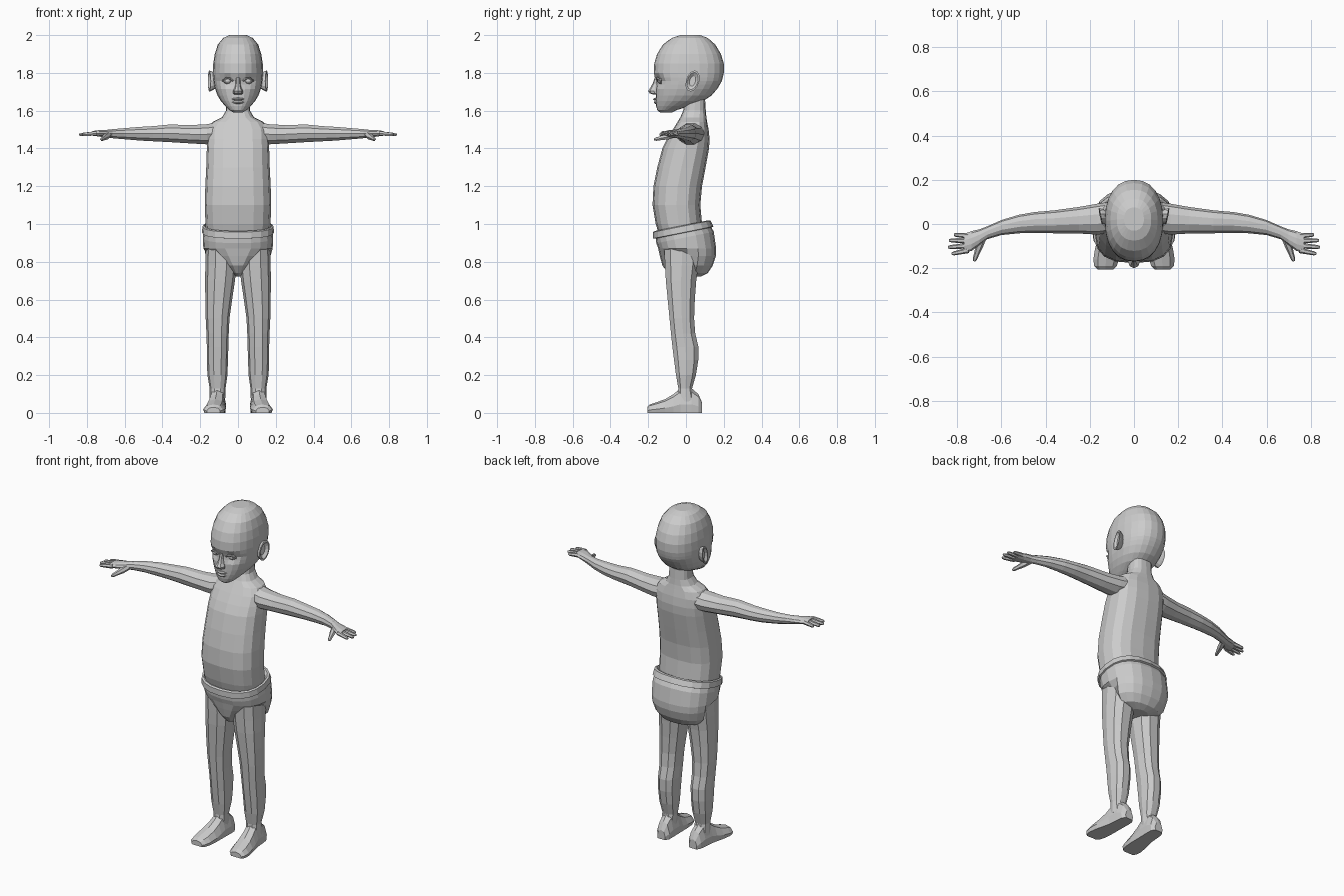
import bpy, bmesh, math
from mathutils import Vector


def loft(name, rings, mirror=False, edit=None):
    """Skin a closed body through a list of equal-length point rings."""
    bm = bmesh.new()
    vs = [[bm.verts.new(p) for p in r] for r in rings]
    n = len(vs[0])
    for a, b in zip(vs, vs[1:]):
        for i in range(n):
            j = (i + 1) % n
            bm.faces.new((a[i], a[j], b[j], b[i]))
    bm.faces.new(vs[0])
    bm.faces.new(vs[-1])
    if edit:
        for v in bm.verts:
            edit(v.co)
    bmesh.ops.recalc_face_normals(bm, faces=bm.faces)
    me = bpy.data.meshes.new(name)
    bm.to_mesh(me)
    bm.free()
    ob = bpy.data.objects.new(name, me)
    bpy.context.collection.objects.link(ob)
    if mirror:
        ob.modifiers.new("mirror", 'MIRROR').use_mirror_merge = False
    return ob


def ring(c, u, v, n=12, p=2.0):
    """Superellipse round c with half axes u and v."""
    c, u, v, pts = Vector(c), Vector(u), Vector(v), []
    for i in range(n):
        t = 2 * math.pi * i / n
        a, b = math.cos(t), math.sin(t)
        pts.append(c + u * math.copysign(abs(a) ** (2 / p), a)
                   + v * math.copysign(abs(b) ** (2 / p), b))
    return pts


def level(z, w, yf, yb, n=16, p=2.4, x=0, slope=0):
    """Horizontal ring given by half width and front/back limits."""
    r = ring((x, (yf + yb) / 2, z), (w, 0, 0), (0, (yb - yf) / 2, 0), n, p)
    for q in r:
        q.z += slope * q.y
    return r


def tube(name, path, n=6):
    """Tapered limb along (point, radius) pairs, mirrored to both sides."""
    pts = [Vector(p) for p, _ in path]
    rings = []
    for i, (p, r) in enumerate(path):
        d = (pts[min(i + 1, len(pts) - 1)] - pts[max(i - 1, 0)]).normalized()
        u = d.cross(Vector((0, 0, 1))).normalized()
        rings.append(ring(p, u * r, u.cross(d) * r, n))
    return loft(name, rings, True)


# torso and neck
loft("torso", [level(*r, p=2.6) for r in (
    (.90, .165, -.13, .12), (1.0, .172, -.16, .085), (1.1, .176, -.177, .076),
    (1.2, .173, -.172, .085), (1.3, .168, -.152, .104), (1.4, .165, -.125, .122),
    (1.45, .163, -.10, .125), (1.5, .16, -.07, .12), (1.54, .135, -.045, .112),
    (1.565, .085, -.03, .108), (1.6, .064, -.015, .105), (1.68, .062, 0, .10))])


# head with eye sockets pressed in
def sockets(co):
    if co.y < 0:
        d = math.hypot((abs(co.x) - .055) / .04, (co.z - 1.757) / .03)
        co.y += .016 * max(0, 1 - d * d * .6)


loft("head", [level(*r, n=24, p=2.25) for r in (
    (1.59, .025, -.137, -.075), (1.603, .045, -.152, -.05), (1.625, .068, -.158, .02),
    (1.65, .09, -.16, .09), (1.68, .108, -.16, .135), (1.715, .121, -.16, .165),
    (1.738, .126, -.160, .18), (1.757, .129, -.160, .19), (1.776, .131, -.165, .195),
    (1.80, .132, -.17, .2), (1.85, .131, -.168, .2), (1.9, .123, -.153, .185),
    (1.95, .107, -.122, .155), (1.985, .078, -.075, .115), (2.0, .045, -.03, .075))],
    edit=sockets)

# nose: narrow bridge widening to the nostrils
loft("nose", [level(*r, n=8, p=2) for r in (
    (1.685, .018, -.172, -.14), (1.692, .027, -.192, -.14), (1.704, .027, -.2, -.14),
    (1.72, .018, -.19, -.14), (1.745, .012, -.176, -.14), (1.775, .012, -.166, -.14))])

# lips
for name, z, y, h in (("upper_lip", 1.661, -.154, .009), ("lower_lip", 1.644, -.151, .010)):
    loft(name, [ring((x, y + abs(x) * .25, z), (0, .02 * s, 0), (0, 0, h * s), 8)
                for x, s in ((-.038, .3), (-.02, .9), (0, 1), (.02, .9), (.038, .3))])

# eyes and lids
loft("eye", [ring((.055, -.130 - .021 * math.sin(a), 1.757),
                  (.023 * math.cos(a), 0, 0), (0, 0, .016 * math.cos(a)), 10)
             for a in (0, .5, 1.0, 1.4)], True)
tube("upper_eyelid", [((.026, -.15, 1.757), .004), ((.042, -.154, 1.771), .006),
                      ((.062, -.15, 1.772), .006), ((.083, -.132, 1.757), .004)])

# ears: flared cup with a hollow, rear edge standing out
ear_rings = []
for x, hy, hz in ((.112, .02, .036), (.143, .034, .053), (.152, .036, .056),
                  (.153, .029, .046), (.140, .016, .028)):
    r = ring((x, .035, 1.757), (0, hy, 0), (0, 0, hz), 12)
    for q in r:
        q.x += .22 * (q.y - .035)
        q.y += .2 * (q.z - 1.757)
    ear_rings.append(r)
loft("ear", ear_rings, True)

# arm flowing into the palm
loft("arm", [ring((x, y, z), (0, hy, 0), (0, 0, hz), 10) for x, y, z, hy, hz in (
    (.08, .035, 1.485, .07, .06), (.165, .022, 1.475, .07, .056),
    (.25, .017, 1.475, .06, .051), (.36, .01, 1.48, .052, .049),
    (.45, .007, 1.478, .047, .042), (.52, 0, 1.478, .042, .038),
    (.60, -.016, 1.478, .034, .031), (.665, -.04, 1.478, .029, .025),
    (.70, -.06, 1.478, .036, .021), (.735, -.077, 1.48, .045, .018),
    (.77, -.087, 1.48, .042, .013))], True)

# fingers and thumb
for name, y0, tip in (("little_finger", -.054, (.815, -.048)), ("ring_finger", -.076, (.838, -.074)),
                      ("middle_finger", -.098, (.842, -.105)), ("index_finger", -.119, (.825, -.135))):
    a, b = Vector((.75, y0, 1.48)), Vector((*tip, 1.473))
    tube(name, [(a, .013), (a.lerp(b, .5), .011), (a.lerp(b, .88), .009), (b, .005)])
tube("thumb", [((.685, -.06, 1.474), .018), ((.70, -.1, 1.462), .017),
               ((.712, -.135, 1.454), .012), ((.72, -.158, 1.449), .010), ((.723, -.168, 1.447), .005)])

# legs
loft("leg", [level(z, w, yf, yb, 10, 2.3, x) for z, x, w, yf, yb in (
    (.88, .09, .08, -.12, .08), (.78, .09, .083, -.115, .07), (.7, .095, .079, -.11, .058),
    (.6, .102, .071, -.10, .05), (.5, .108, .063, -.09, .046), (.42, .108, .059, -.082, .052),
    (.35, .108, .057, -.075, .069), (.28, .109, .056, -.066, .068), (.2, .109, .053, -.055, .055),
    (.13, .108, .042, -.042, .034), (.06, .11, .042, -.05, .05))], True)

# feet: flat soles, toes turned slightly out
sole = ((-.9, 0), (.9, 0), (1, .35), (.65, .85), (0, 1), (-.65, .85), (-1, .35))
loft("foot", [[(x + dx * w, y, dz * h) for dx, dz in sole] for y, x, w, h in (
    (.085, .105, .026, .055), (.065, .105, .041, .10), (.03, .107, .044, .13),
    (-.03, .110, .046, .13), (-.065, .114, .050, .10), (-.11, .12, .056, .073),
    (-.16, .126, .058, .055), (-.19, .129, .051, .045), (-.205, .13, .036, .03))], True)

# briefs: front narrows to a V, back stays full over the seat
brief_rings = []
for z, wf, wb, yf, yb in (
        (.985, .180, .180, -.163, .12), (.93, .186, .186, -.157, .147),
        (.87, .183, .184, -.147, .16), (.83, .132, .179, -.138, .158),
        (.78, .072, .166, -.125, .142), (.74, .028, .13, -.095, .115),
        (.722, .015, .06, -.05, .08)):
    r = level(z, 1, yf, yb, 20, 2.4, slope=.2 if z > .9 else 0)
    mid = (yf + yb) / 2
    for q in r:
        d = q.y - mid
        q.x *= (wf + wb) / 2 if abs(d) < 1e-4 else (wf if d < 0 else wb)
    brief_rings.append(r)
loft("briefs", brief_rings)

# raised waistband, higher at the back
loft("waistband", [level(z, w, yf, yb, 20, 2.4, slope=.2) for z, w, yf, yb in (
    (.955, .182, -.16, .135), (.958, .191, -.174, .145), (.992, .188, -.174, .130),
    (.996, .178, -.163, .115), (.98, .172, -.158, .09))])
